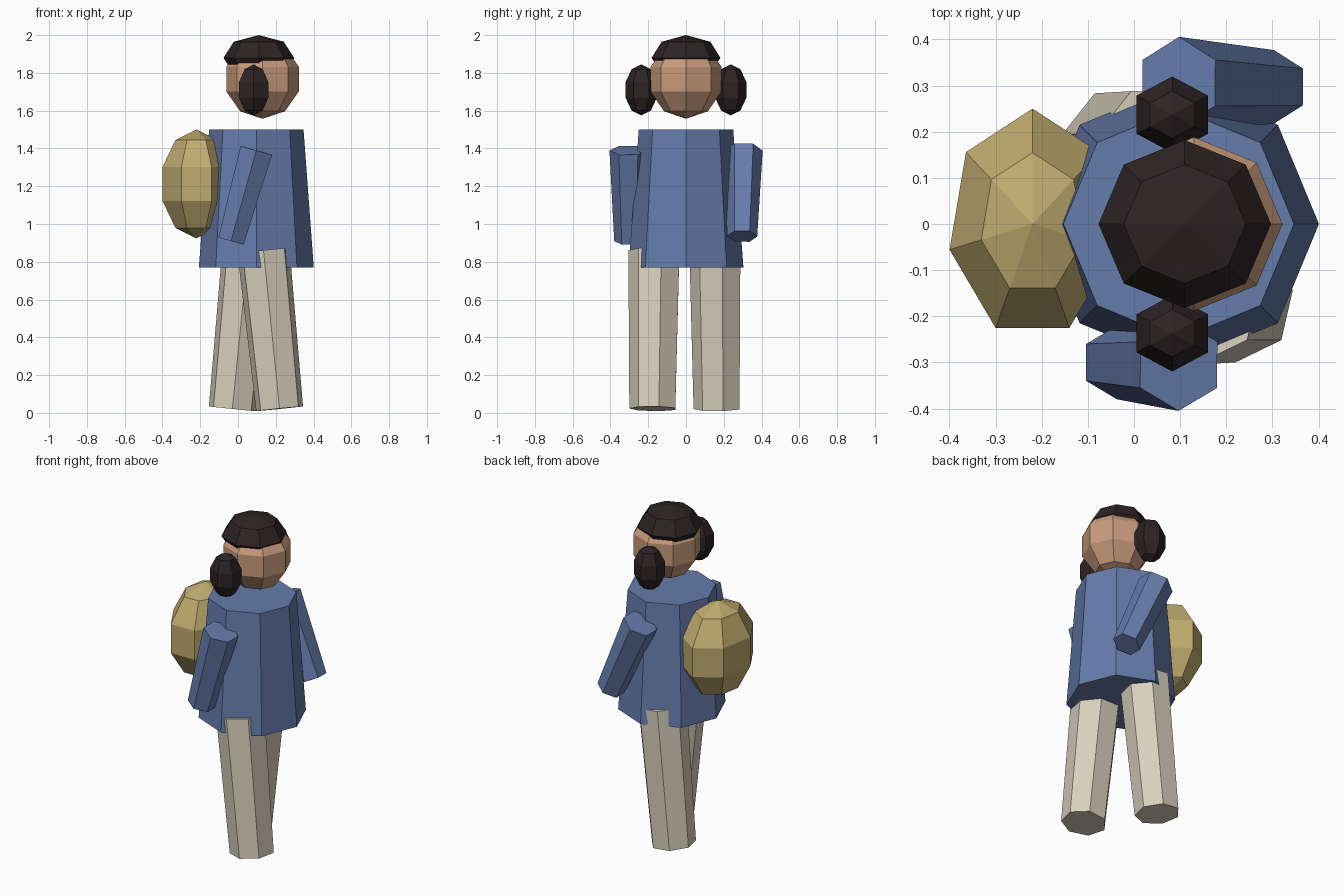
import bpy
from math import sin, cos, pi, radians, atan2
from mathutils import Matrix, Vector

cube = bpy.data.objects.get("Cube")
if cube:
    bpy.data.objects.remove(cube, do_unlink=True)


def material(name, rgb):
    mat = bpy.data.materials.new(name)
    mat.use_nodes = True
    mat.diffuse_color = (*rgb, 1)
    bsdf = mat.node_tree.nodes["Principled BSDF"]
    bsdf.inputs["Base Color"].default_value = (*rgb, 1)
    bsdf.inputs["Roughness"].default_value = 0.9
    return mat


blue = material("blue_cloth", (0.13, 0.20, 0.41))
cream = material("cream_cloth", (0.69, 0.63, 0.51))
skin = material("skin", (0.58, 0.33, 0.20))
dark = material("dark_hair", (0.026, 0.017, 0.018))
tan = material("tan_pack", (0.53, 0.41, 0.16))


def lathe(name, mat, profile, sides, start, matrix):
    """Turn a (radius, height) profile into flat rings; zero radius is a pole."""
    verts, rings, faces = [], [], []
    for r, z in profile:
        count = sides if r > 1e-6 else 1
        rings.append([len(verts) + i for i in range(count)])
        for i in range(count):
            a = start + 2 * pi * i / sides
            verts.append(matrix @ Vector((r * cos(a), r * sin(a), z)))
    for low, high in zip(rings, rings[1:]):
        for i in range(sides):
            j = (i + 1) % sides
            if len(low) == 1:
                faces.append((low[0], high[j], high[i]))
            elif len(high) == 1:
                faces.append((low[i], low[j], high[0]))
            else:
                faces.append((low[i], low[j], high[j], high[i]))
    if len(rings[0]) > 1:
        faces.append(rings[0][::-1])
    if len(rings[-1]) > 1:
        faces.append(rings[-1])
    mesh = bpy.data.meshes.new(name)
    mesh.from_pydata(verts, [], faces)
    mesh.materials.append(mat)
    obj = bpy.data.objects.new(name, mesh)
    bpy.context.collection.objects.link(obj)
    return obj


def ball(name, mat, centre, size, sides, rings, start=0.0):
    profile = [(0 if k in (0, rings) else sin(pi * k / rings), -cos(pi * k / rings))
               for k in range(rings + 1)]
    lathe(name, mat, profile, sides, start,
          Matrix.Translation(centre) @ Matrix.Diagonal((*size, 1)))


def limb(name, mat, bottom, top, r_bottom, r_top, sides):
    """Tapered prism swung forwards or backwards, one corner towards -y."""
    b, t = Vector(bottom), Vector(top)
    d = t - b
    place = (Matrix.Translation(b) @ Matrix.Rotation(atan2(d.x, d.z), 4, "Y")
             @ Matrix.Rotation(-atan2(d.y, d.z), 4, "X"))
    lathe(name, mat, [(r_bottom, 0), (r_top, d.length)], sides, -pi / 2, place)


# Coat
lathe("coat", blue, [(0.304, 0.77), (0.25, 1.50)], 8, 0, Matrix.Translation((0.097, 0, 0)))

# Head and hair
ball("head", skin, (0.13, 0, 1.767), (0.202, 0.198, 0.21), 8, 5)
ball("hair_cap", dark, (0.11, 0, 1.88), (0.187, 0.182, 0.12), 8, 4)
for side, y in (("right", -0.237), ("left", 0.237)):
    ball(side + "_hair_bun", dark, (0.083, y, 1.71), (0.094, 0.087, 0.135), 6, 5, pi / 2)

# Backpack
ball("backpack", tan, (-0.22, 0, 1.212), (0.194, 0.263, 0.288), 7, 5, pi / 2)

# Arms
limb("right_arm", blue, (-0.037, -0.30, 0.91), (0.097, -0.305, 1.39), 0.08, 0.10, 6)
limb("left_arm", blue, (0.303, 0.297, 0.935), (0.097, 0.305, 1.39), 0.08, 0.10, 6)

# Legs
limb("right_leg", cream, (0.22, -0.172, 0.022), (0.135, -0.163, 0.86), 0.128, 0.142, 7)
limb("left_leg", cream, (-0.03, 0.168, 0.022), (0.055, 0.160, 0.86), 0.128, 0.142, 7)
